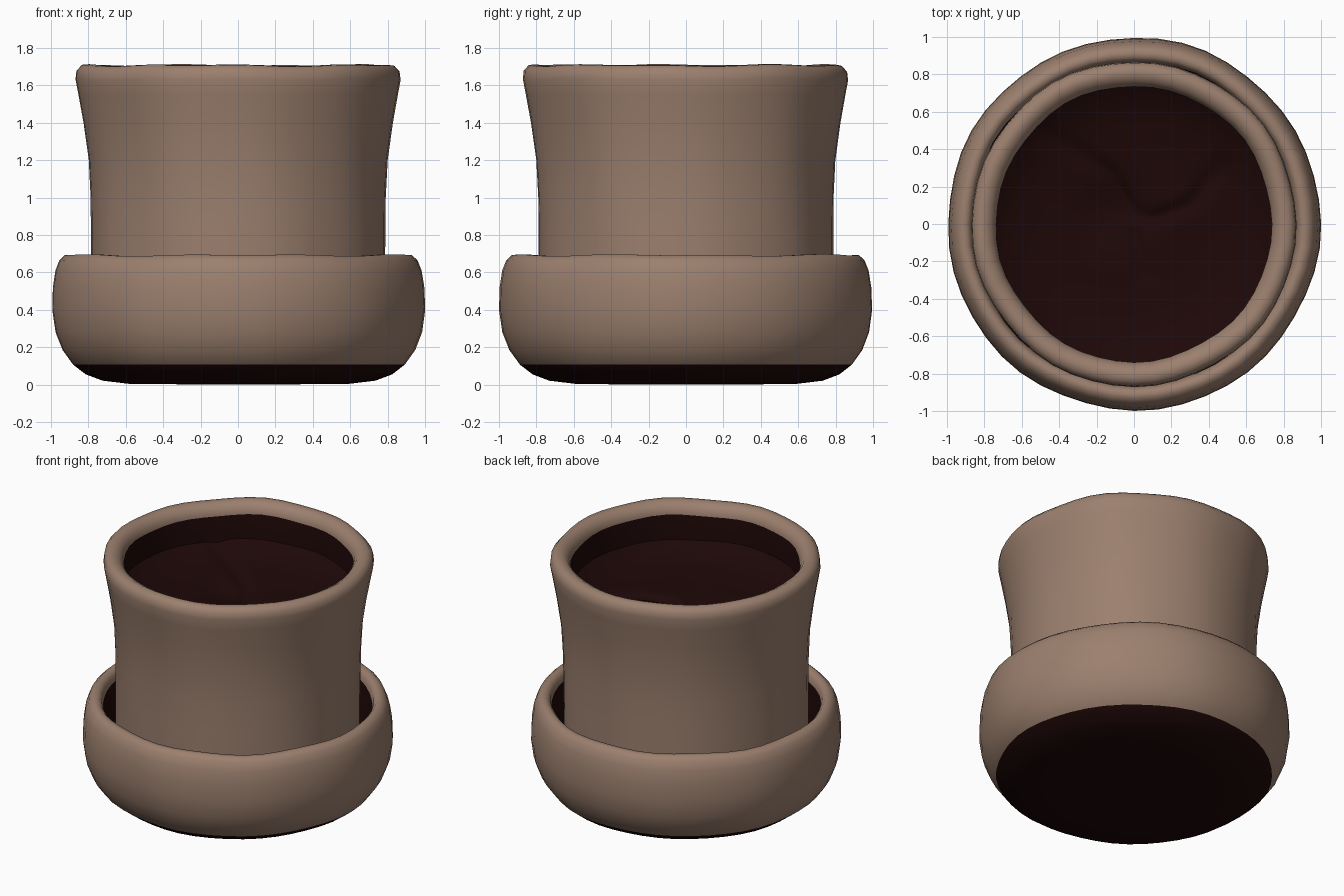
import bpy, bmesh, math

if "Cube" in bpy.data.objects:
    bpy.data.objects.remove(bpy.data.objects["Cube"])

def material(name, rgb):
    m = bpy.data.materials.new(name)
    m.diffuse_color = (*rgb, 1)
    m.use_nodes = True
    m.node_tree.nodes["Principled BSDF"].inputs["Base Color"].default_value = m.diffuse_color
    return m

clay = material("clay_brown", (0.33, 0.215, 0.157))
dark = material("dark_soil", (0.0125, 0.0022, 0.0022))

def finish(bm, name):
    me = bpy.data.meshes.new(name)
    bm.to_mesh(me)
    bm.free()
    me.materials.append(clay)
    me.materials.append(dark)
    ob = bpy.data.objects.new(name, me)
    bpy.context.collection.objects.link(ob)
    for p in me.polygons:
        p.use_smooth = True
    return ob

def wobble(a, seed):
    # gentle hand-made unevenness
    return 0.003 * math.sin(5 * a + seed) + 0.003 * math.sin(9 * a + 2 * seed)

def lathe(name, profile, is_dark, seed, n=48):
    # profile runs from the bottom, up the outside, then down the inside
    bm = bmesh.new()
    rings = []
    for r, z in profile:
        if r == 0:
            rings.append([bm.verts.new((0, 0, z))] * n)
            continue
        ring = []
        for i in range(n):
            a = 2 * math.pi * i / n
            rr = r + wobble(a, seed + z)
            zz = z + (wobble(a, seed + 2) if z > 0.3 else 0)
            ring.append(bm.verts.new((rr * math.cos(a), rr * math.sin(a), zz)))
        rings.append(ring)
    for k in range(len(rings) - 1):
        lo, hi = rings[k], rings[k + 1]
        for i in range(n):
            j = (i + 1) % n
            f = bm.faces.new(list(dict.fromkeys([lo[i], lo[j], hi[j], hi[i]])))
            f.material_index = int(is_dark(k))
    return finish(bm, name)

# saucer: dark underside, clay side and rim, dark inside down to the pot wall
saucer = [(0, 0), (0.58, 0.003), (0.73, 0.021), (0.82, 0.055), (0.887, 0.107),
          (0.943, 0.185), (0.98, 0.28), (0.997, 0.4), (0.993, 0.52), (0.979, 0.61),
          (0.957, 0.665), (0.928, 0.692), (0.895, 0.692), (0.875, 0.668),
          (0.865, 0.63), (0.86, 0.45), (0.845, 0.29), (0.81, 0.22), (0.77, 0.21)]
lathe("saucer", saucer, lambda k: k < 4 or k >= 14, 1.0)

# pot: flared wall with rolled rim, dark inside
pot = [(0.78, 0.2), (0.787, 0.5), (0.787, 0.8), (0.789, 1.0),
       (0.799, 1.2), (0.827, 1.4), (0.854, 1.55), (0.869, 1.63), (0.864, 1.675),
       (0.837, 1.705), (0.80, 1.708), (0.765, 1.69), (0.745, 1.66), (0.737, 1.63),
       (0.737, 1.39)]
lathe("pot", pot, lambda k: k >= 13, 2.5)

# soil: dished disc with soft folds pressed into it
fold = [(-0.5, 0.5), (-0.12, 0.27), (0.0, 0.06), (0.1, 0.03), (0.3, 0.1), (0.48, 0.32)]

def crease(x, y, path):
    best = 9
    for (ax, ay), (bx, by) in zip(path, path[1:]):
        dx, dy = bx - ax, by - ay
        t = max(0, min(1, ((x - ax) * dx + (y - ay) * dy) / (dx * dx + dy * dy)))
        best = min(best, math.hypot(x - ax - t * dx, y - ay - t * dy))
    return best

bm = bmesh.new()
n, rows = 72, 24
prev = [bm.verts.new((0, 0, 0))] * n
for k in range(1, rows + 1):
    r = 0.742 * k / rows
    ring = [bm.verts.new((r * math.cos(2 * math.pi * i / n),
                          r * math.sin(2 * math.pi * i / n), 0)) for i in range(n)]
    for i in range(n):
        j = (i + 1) % n
        f = bm.faces.new(list(dict.fromkeys([prev[i], ring[i], ring[j], prev[j]])))
        f.material_index = 1
    prev = ring
for v in bm.verts:
    x, y = v.co.x, v.co.y
    dish = 0.1 * (math.hypot(x, y) / 0.742) ** 5
    hollow = math.exp(-((x + 0.12) ** 2 + (y - 0.08) ** 2) / 0.03)
    groove = math.exp(-(crease(x, y, fold) / 0.04) ** 2)
    small = math.exp(-(crease(x, y, [(0.0, -0.05), (0.06, -0.28)]) / 0.04) ** 2)
    v.co.z = 1.36 + dish - 0.05 * hollow - 0.03 * groove - 0.015 * small
finish(bm, "soil")
